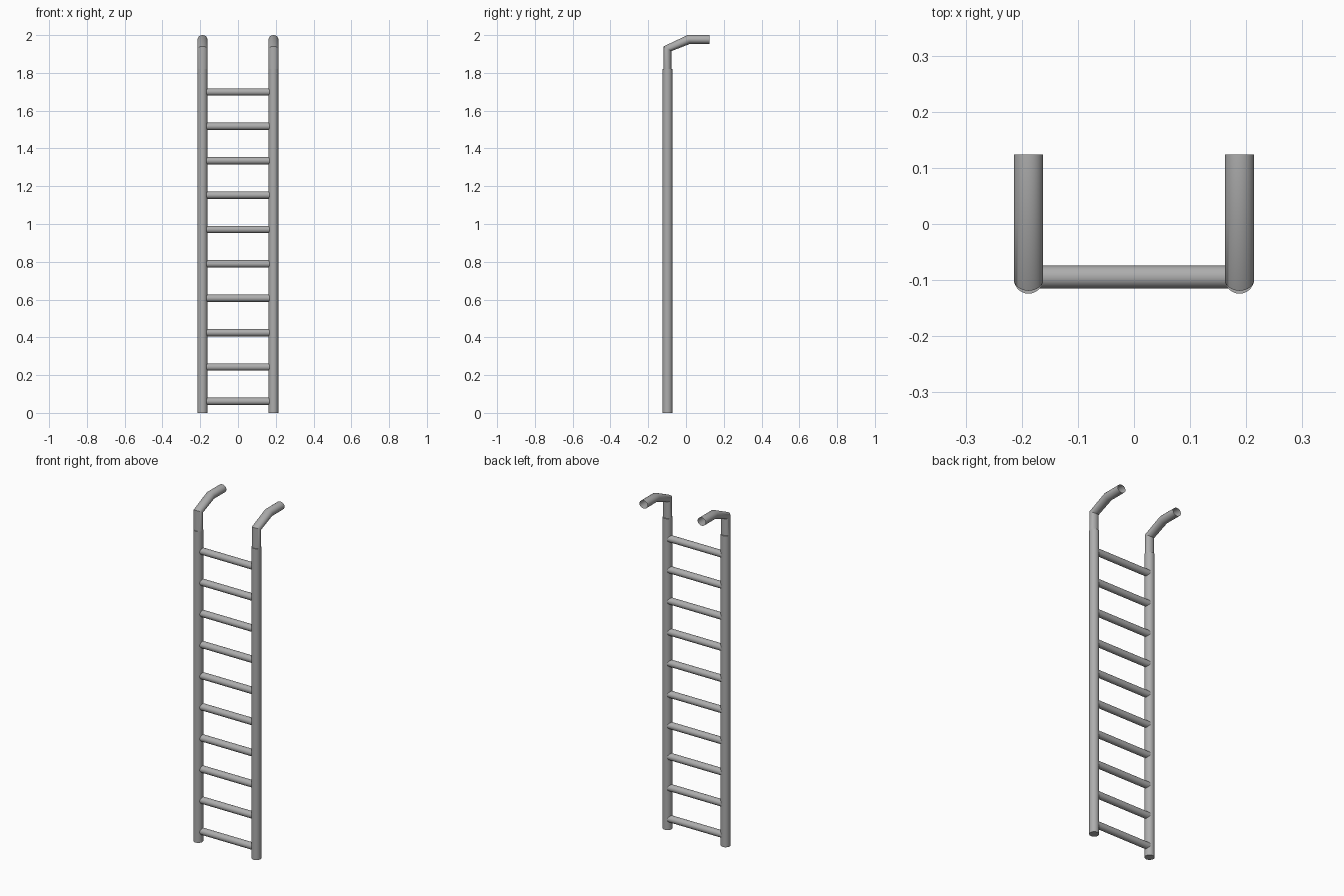
import bpy, bmesh, math
from mathutils import Vector

if "Cube" in bpy.data.objects:
    bpy.data.objects.remove(bpy.data.objects["Cube"])

SIDES = 32
RAIL_X, RAIL_Y, RAIL_R = 0.188, -0.098, 0.0262
RAIL_TOP = 1.82

steel = bpy.data.materials.new("grey_steel")
steel.diffuse_color = (0.42, 0.42, 0.42, 1)
steel.use_nodes = True
steel.node_tree.nodes["Principled BSDF"].inputs["Base Color"].default_value = steel.diffuse_color


def tube(name, rings, cap_start=True, cap_end=True):
    """Loft elliptical rings given as (centre, half-axis a, half-axis b)."""
    bm = bmesh.new()
    loops = []
    for c, a, b in rings:
        loops.append([bm.verts.new(Vector(c)
                                   + Vector(a) * math.cos(2 * math.pi * i / SIDES)
                                   + Vector(b) * math.sin(2 * math.pi * i / SIDES))
                      for i in range(SIDES)])
    for lo, hi in zip(loops, loops[1:]):
        for i in range(SIDES):
            j = (i + 1) % SIDES
            bm.faces.new((lo[i], lo[j], hi[j], hi[i]))
    if cap_start:
        bm.faces.new(loops[0][::-1])
    if cap_end:
        bm.faces.new(loops[-1])
    bmesh.ops.recalc_face_normals(bm, faces=bm.faces)
    mesh = bpy.data.meshes.new(name)
    bm.to_mesh(mesh)
    bm.free()
    mesh.materials.append(steel)
    ob = bpy.data.objects.new(name, mesh)
    bpy.context.collection.objects.link(ob)
    bpy.ops.object.select_all(action='DESELECT')
    ob.select_set(True)
    bpy.context.view_layer.objects.active = ob
    bpy.ops.object.shade_smooth_by_angle(angle=math.radians(35))
    return ob


# Outer and inner (y, z) edges of the bent hand grip
GRIP = [((-0.119, 1.815), (-0.078, 1.815)),
        ((-0.119, 1.940), (-0.078, 1.915)),
        ((0.008, 2.000), (0.020, 1.953)),
        ((0.124, 2.000), (0.124, 1.953))]

for side, sx in (("left", -1), ("right", 1)):
    x = sx * RAIL_X
    # Straight rail
    tube(side + "_rail", [((x, RAIL_Y, z), (RAIL_R, 0, 0), (0, RAIL_R, 0))
                          for z in (0, RAIL_TOP)])
    # Bent hand grip with an open end
    rings = []
    for (y0, z0), (y1, z1) in GRIP:
        rings.append(((x, (y0 + y1) / 2, (z0 + z1) / 2),
                      (RAIL_R, 0, 0), (0, (y1 - y0) / 2, (z1 - z0) / 2)))
    tube(side + "_hand_grip", rings, False, False)

# Evenly spaced rungs
for n in range(10):
    z = 0.061 + n * 0.182
    tube("rung_%d" % (n + 1), [((sx * 0.175, -0.0945, z), (0, 0.0202, 0), (0, 0, 0.0195))
                               for sx in (-1, 1)])
